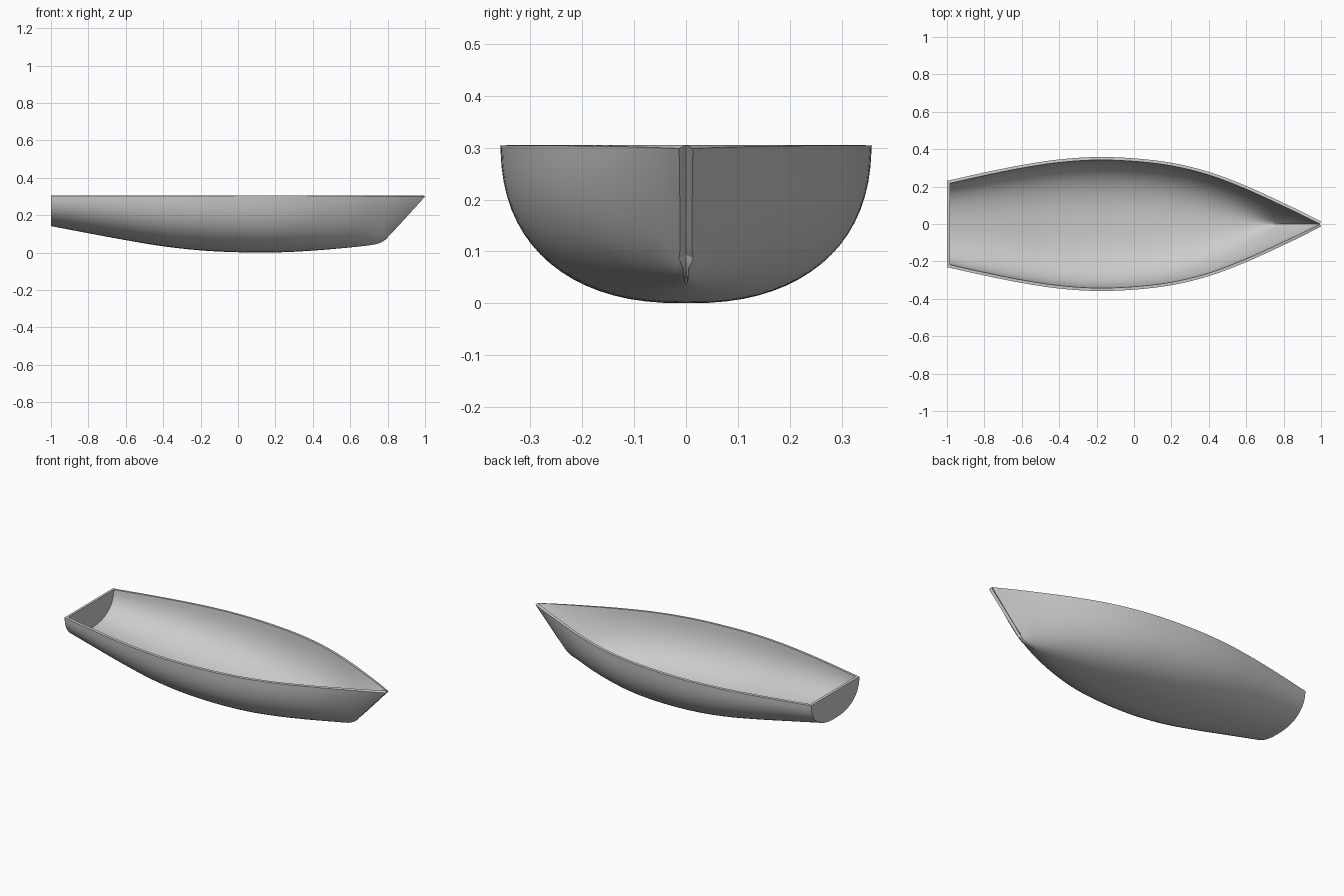
import bpy, bmesh, math

if "Cube" in bpy.data.objects:
    bpy.data.objects.remove(bpy.data.objects["Cube"])

TOP = 0.305      # height of the gunwale
SKIN = 0.016     # hull thickness
ROWS = 18        # points from keel to gunwale
STEPS = 5        # stations between keys

# Inner hull keys: gunwale x, gunwale half width, keel x, keel z, section fullness
KEYS = [
    (-0.984, 0.218, -0.984, 0.155, 2.4),
    (-0.80, 0.259, -0.80, 0.120, 2.4),
    (-0.60, 0.299, -0.60, 0.083, 2.45),
    (-0.40, 0.329, -0.40, 0.050, 2.5),
    (-0.20, 0.342, -0.20, 0.028, 2.5),
    (0.00, 0.335, 0.00, 0.018, 2.5),
    (0.20, 0.311, 0.20, 0.017, 2.45),
    (0.40, 0.262, 0.39, 0.026, 2.3),
    (0.60, 0.186, 0.57, 0.041, 2.1),
    (0.80, 0.095, 0.70, 0.055, 1.85),
    (0.90, 0.047, 0.755, 0.067, 1.7),
    (0.993, 0.0, 0.795, 0.092, 1.6),
]


def spline(keys, steps):
    """Smooth interpolation through all keys."""
    out = []
    for i in range(len(keys) - 1):
        a, b = keys[i], keys[i + 1]
        p = keys[i - 1] if i else [2 * s - t for s, t in zip(a, b)]
        q = keys[i + 2] if i + 2 < len(keys) else [2 * t - s for s, t in zip(a, b)]
        for k in range(steps):
            t = k / steps
            out.append([0.5 * (2 * A + (B - P) * t + (2 * P - 5 * A + 4 * B - Q) * t * t
                               + (3 * A - P - 3 * B + Q) * t ** 3)
                        for P, A, B, Q in zip(p, a, b, q)])
    out.append(list(keys[-1]))
    return out


def section(st, side):
    """Points of one half section, keel to gunwale, leaning with the bow rake."""
    xs, ys, xk, zk, n = st
    pts = []
    for j in range(ROWS + 1):
        a = math.pi / 2 * j / ROWS
        h = 1 - max(math.cos(a), 0.0) ** (2 / n) if j < ROWS else 1.0
        w = math.sin(a) ** (2 / n) * (0.97 + 0.03 * h)
        pts.append((xk + (xs - xk) * h, side * ys * w, zk + (TOP - zk) * h))
    return pts


bm = bmesh.new()
stations = spline(KEYS, STEPS)
halves = {}
for side in (-1, 1):
    grid = []
    for i, st in enumerate(stations):
        col = [bm.verts.new(p) for p in section(st, side)]
        # share the keel except along the split bow stem
        if side == 1 and st[2] < 0.7:
            bm.verts.remove(col[0])
            col[0] = halves[-1][i][0]
        grid.append(col)
    halves[side] = grid

# Hull sides
for side, g in halves.items():
    for i in range(len(g) - 1):
        for j in range(ROWS):
            quad = [g[i][j], g[i + 1][j], g[i + 1][j + 1], g[i][j + 1]]
            bm.faces.new(quad if side < 0 else quad[::-1])

# Flat transom at the stern
left, right = halves[-1][0], halves[1][0]
bm.faces.new((left[0], left[1], right[1]))
for j in range(1, ROWS):
    bm.faces.new((right[j], left[j], left[j + 1], right[j + 1]))

mesh = bpy.data.meshes.new("boat_hull")
bm.to_mesh(mesh)
bm.free()
hull = bpy.data.objects.new("boat_hull", mesh)
bpy.context.collection.objects.link(hull)

# Thicken the skin outward, leaving a narrow groove down the stem
skin = hull.modifiers.new("skin", 'SOLIDIFY')
skin.thickness = SKIN
skin.offset = 1
skin.use_even_offset = True

bpy.context.view_layer.objects.active = hull
hull.select_set(True)
bpy.ops.object.modifier_apply(modifier="skin")
bpy.ops.object.shade_smooth_by_angle(angle=math.radians(35))
